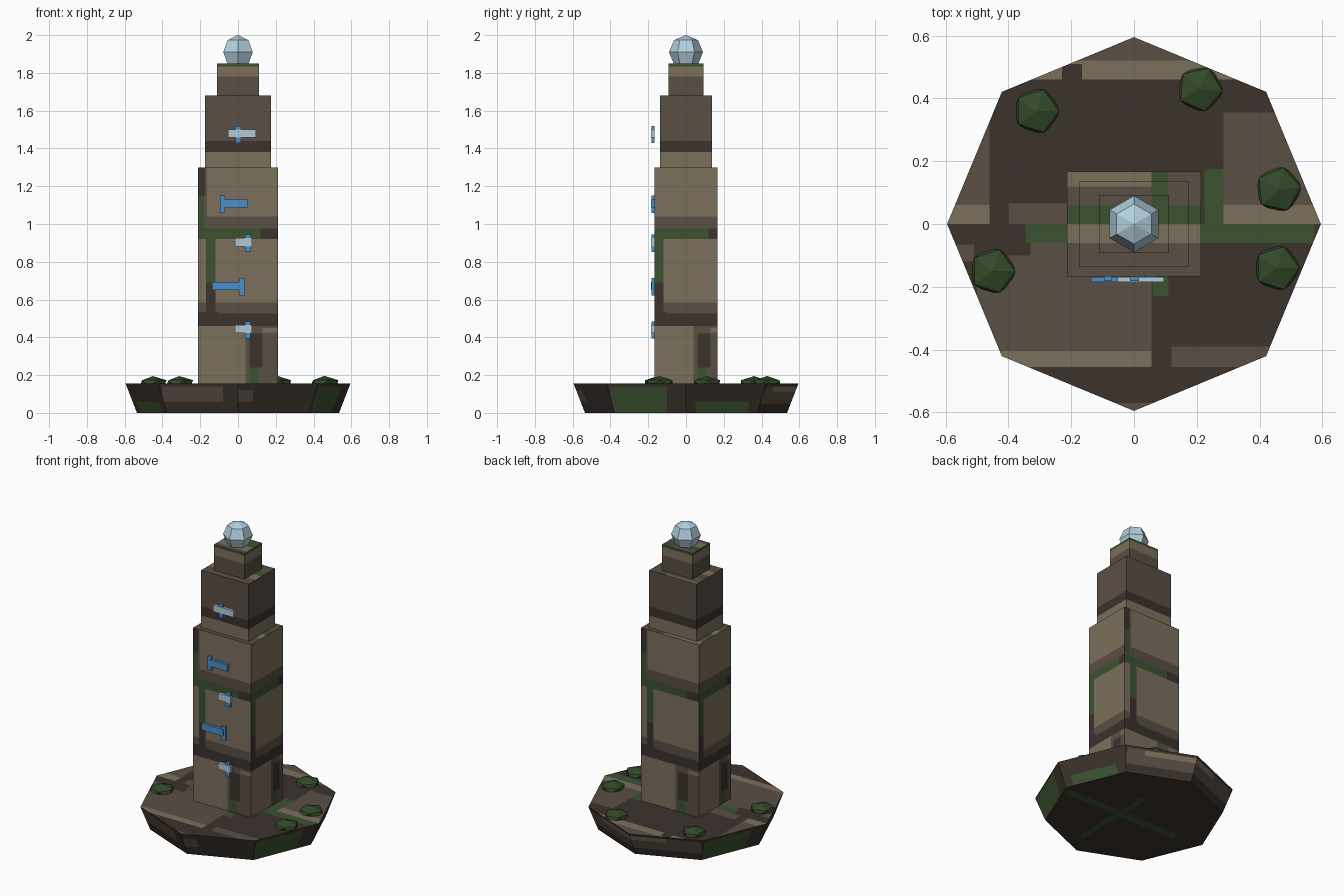
import bpy, bmesh
from mathutils import Vector, Matrix

if "Cube" in bpy.data.objects:
    bpy.data.objects.remove(bpy.data.objects["Cube"], do_unlink=True)

# ---------- materials ----------
def linear(c):
    return c / 12.92 if c <= 0.04045 else ((c + 0.055) / 1.055) ** 2.4

def material(name, hexcode):
    rgb = [linear(b / 255) for b in bytes.fromhex(hexcode)]
    mat = bpy.data.materials.new(name)
    mat.use_nodes = True
    mat.diffuse_color = (*rgb, 1)
    mat.node_tree.nodes["Principled BSDF"].inputs["Base Color"].default_value = (*rgb, 1)
    return mat

PALETTE = {
    "brown": material("brown stone", "5a4e45"),
    "tan": material("tan stone", "7c705c"),
    "dark": material("dark stone", "3b322c"),
    "green": material("moss green", "3b5230"),
    "bush": material("bush green", "324a29"),
    "blue": material("rune blue", "4a90c8"),
    "pale": material("rune pale blue", "b0cad6"),
    "crystal": material("crystal blue", "b4d0de"),
}
STONE = ["brown", "tan", "dark", "green"]

UP, DOWN = Vector((0, 0, 1)), Vector((0, 0, -1))
FRONT, BACK = Vector((0, -1, 0)), Vector((0, 1, 0))
RIGHT, LEFT = Vector((1, 0, 0)), Vector((-1, 0, 0))
SIDES = [FRONT, RIGHT, BACK, LEFT]
FAR = 1

# ---------- helpers ----------
def finish(name, bm, colours):
    mesh = bpy.data.meshes.new(name)
    bm.to_mesh(mesh)
    bm.free()
    for colour in colours:
        mesh.materials.append(PALETTE[colour])
    obj = bpy.data.objects.new(name, mesh)
    bpy.context.collection.objects.link(obj)
    return obj

def box(x0, x1, y0, y1, z0, z1):
    bm = bmesh.new()
    size = Vector((x1 - x0, y1 - y0, z1 - z0))
    centre = Vector((x0 + x1, y0 + y1, z0 + z1)) / 2
    bmesh.ops.create_cube(bm, size=1, matrix=Matrix.Translation(centre) @ Matrix.Diagonal((*size, 1)))
    return bm

def paint(bm, facing, patches):
    """Cut each patch rectangle into the faces that face one way and colour it."""
    flat = abs(facing.z) > 0.5
    u_axis = RIGHT if flat else UP.cross(facing)
    v_axis = BACK if flat else UP

    def touched(lo_u, hi_u, lo_v, hi_v):
        found = []
        for f in bm.faces:
            f.normal_update()
            if f.normal.dot(facing) < 0.6:
                continue
            us = [v.co.dot(u_axis) for v in f.verts]
            vs = [v.co.dot(v_axis) for v in f.verts]
            if max(us) > lo_u and min(us) < hi_u and max(vs) > lo_v and min(vs) < hi_v:
                found.append(f)
        return found

    for colour, *rect in patches:
        for axis, value in zip((u_axis, u_axis, v_axis, v_axis), rect):
            faces = touched(*rect)
            edges = {e for f in faces for e in f.edges}
            verts = {v for f in faces for v in f.verts}
            bmesh.ops.bisect_plane(bm, geom=[*verts, *edges, *faces], dist=0.0001,
                                   plane_co=axis * value, plane_no=axis)
        u0, u1, v0, v1 = rect
        for f in touched(*rect):
            c = f.calc_center_median()
            if u0 < c.dot(u_axis) < u1 and v0 < c.dot(v_axis) < v1:
                f.material_index = STONE.index(colour)

# ---------- painted stone patterns: colour, u range, v range ----------
WALL = [
    ("tan", -FAR, .04, .1, .46),
    ("dark", .06, .13, .24, .42),
    ("green", .06, .11, .1, .24),
    ("tan", .13, FAR, .425, .45),
    ("dark", -FAR, FAR, .46, .535),
    ("brown", -.1, FAR, .525, .585),
    ("tan", -.12, FAR, .585, .92),
    ("tan", -FAR, -.17, .585, .92),
    ("brown", -FAR, -.18, .54, .585),
    ("dark", -.17, -.12, .535, .69),
    ("green", -.17, -.12, .69, .92),
    ("green", -FAR, .12, .92, .975),
    ("dark", .12, FAR, .92, .975),
    ("tan", -.165, FAR, 1.04, 1.3),
    ("green", -FAR, -.18, .975, 1.15),
    ("dark", -FAR, -.175, 1.15, 1.3),
    ("tan", -FAR, FAR, 1.3, 1.38),
    ("dark", -FAR, FAR, 1.38, 1.44),
    ("tan", -FAR, FAR, 1.78, 1.835),
    ("green", -FAR, FAR, 1.835, 1.9),
]
LEDGE = [
    ("tan", -FAR, .055, .12, FAR),
    ("green", .055, .11, .06, FAR),
    ("green", -FAR, FAR, 0, .06),
    ("tan", -FAR, FAR, -.06, 0),
]
GROUND = [
    ("dark", -FAR, FAR, -FAR, FAR),
    ("brown", -FAR, -.46, .06, .46),
    ("tan", -FAR, -.46, 0, .06),
    ("brown", -FAR, FAR, .52, FAR),
    ("tan", -FAR, FAR, .46, .52),
    ("dark", -.23, -.165, .46, .51),
    ("brown", .285, FAR, .06, .355),
    ("tan", .285, FAR, 0, .06),
    ("green", .225, .285, 0, .175),
    ("green", .2, .575, -.06, 0),
    ("green", -.345, -.2, -.06, 0),
    ("brown", -.4, -.2, 0, .065),
    ("brown", -.57, -.51, -.12, -.065),
    ("brown", -.5, .055, -.405, -.1),
    ("brown", -.33, -.2, -.1, -.06),
    ("tan", -.5, .055, -.455, -.405),
    ("green", .06, .11, -.23, -.16),
    ("brown", .12, FAR, -.455, -.39),
    ("brown", -FAR, FAR, -FAR, -.57),
]
RIM = [("dark", -FAR, FAR, -FAR, FAR)]
RIM_FRONT = RIM + [("brown", -.4, -.08, .06, .14), ("brown", 0, .08, .06, .12)]
RIM_BACK = RIM + [("brown", -.4, .4, .05, .14), ("tan", -.3, .2, .11, .14)]
RIM_SIDE = RIM + [("green", -.4, -.1, 0, .14), ("green", .05, .33, 0, .06)]
UNDERSIDE = RIM + [("green", -.35, .5, -.06, 0), ("green", .06, .11, -.4, .2)]

# ---------- octagonal base ----------
BASE_TOP = .155
bm = bmesh.new()
bmesh.ops.create_cone(bm, cap_ends=True, segments=8, radius1=.535, radius2=.595, depth=BASE_TOP,
                      matrix=Matrix.Translation((0, 0, BASE_TOP / 2)))
# keep a corner on each axis
if not any(abs(v.co.x) < 0.001 for v in bm.verts):
    bmesh.ops.rotate(bm, verts=bm.verts, matrix=Matrix.Rotation(0.3926991, 3, "Z"))
paint(bm, UP, GROUND)
paint(bm, DOWN, UNDERSIDE)
for side, pattern in zip(SIDES, (RIM_FRONT, RIM_SIDE, RIM_BACK, RIM_SIDE)):
    paint(bm, side, pattern)
finish("base", bm, STONE)

# ---------- three stepped tower tiers ----------
for name, w, d, z0, z1 in [("lower_tier", .213, .167, BASE_TOP, 1.3),
                           ("middle_tier", .174, .137, 1.3, 1.68),
                           ("upper_tier", .112, .092, 1.68, 1.85)]:
    bm = box(-w, w, -d, d, z0, z1)
    for side in SIDES:
        paint(bm, side, WALL)
    paint(bm, UP, LEDGE)
    finish(name, bm, STONE)

# ---------- faceted crystal ----------
bm = bmesh.new()
bmesh.ops.create_uvsphere(bm, u_segments=6, v_segments=4, radius=.09,
                          matrix=Matrix.Translation((0, 0, 1.91)))
finish("crystal", bm, ["crystal"])

# ---------- low bushes ----------
for i, (x, y, turn) in enumerate([(-.31, .36, 0), (.21, .43, -.1), (.46, .11, .1),
                                  (.455, -.14, 0), (-.45, -.15, 0)]):
    bm = bmesh.new()
    place = Matrix.Translation((x, y, BASE_TOP)) @ Matrix.Rotation(turn, 4, "Z")
    bmesh.ops.create_icosphere(bm, subdivisions=1, radius=.08,
                               matrix=place @ Matrix.Diagonal((1, 1, .5, 1)))
    finish(f"bush_{i + 1}", bm, ["bush"])

# ---------- rune bars on the front: upright x range, bar x range, middle height ----------
for i, (colour, ux0, ux1, bx0, bx1, z) in enumerate([
        ("pale", -.012, .016, -.053, .095, 1.475),
        ("blue", -.095, -.07, -.08, .05, 1.105),
        ("pale", .037, .07, -.016, .075, .9),
        ("blue", .005, .034, -.137, .02, .668),
        ("pale", .037, .065, -.016, .075, .44)]):
    finish(f"rune_upright_{i + 1}", box(ux0, ux1, -.182, -.167, z - .047, z + .045), ["blue"])
    finish(f"rune_bar_{i + 1}", box(bx0, bx1, -.185, -.168, z - .018, z + .026), [colour])
